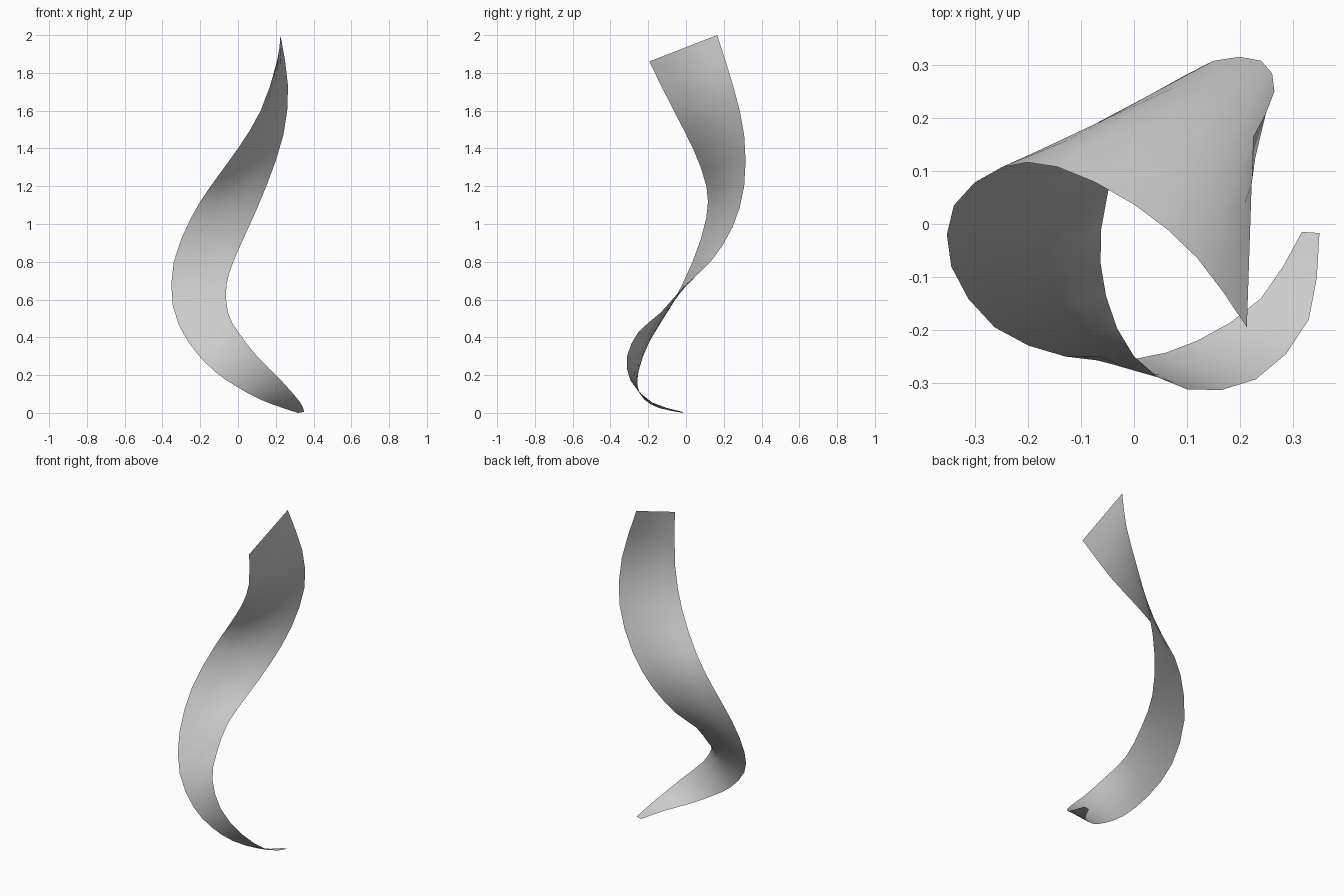
import bpy
import bmesh
from mathutils import Vector

if "Cube" in bpy.data.objects:
    bpy.data.objects.remove(bpy.data.objects["Cube"])

# Matching stations along the two long edges of the twisted ribbon
edge_a = [(.317, -.015, 0), (.24, -.14, .025), (.12, -.22, .07), (0, -.255, .135),
          (-.13, -.25, .225), (-.263, -.195, .375), (-.345, -.08, .565),
          (-.34, .035, .80), (-.25, .107, 1.03), (-.145, .108, 1.20),
          (0, .037, 1.40), (.12, -.065, 1.60), (.213, -.195, 1.86)]
edge_b = [(.35, -.017, .005), (.33, -.18, .055), (.23, -.293, .17), (.10, -.312, .30),
          (0, -.25, .43), (-.053, -.135, .53), (-.062, -.01, .67),
          (-.025, .13, .80), (.055, .245, .98), (.15, .308, 1.20),
          (.24, .308, 1.47), (.265, .25, 1.73), (.225, .165, 2.0)]
STEPS, ACROSS = 2, 4


def smooth_path(points, steps):
    """Catmull-Rom curve through the points."""
    p = [Vector(q) for q in points]
    p = [2 * p[0] - p[1]] + p + [2 * p[-1] - p[-2]]
    out = []
    for i in range(1, len(p) - 2):
        a, b, c, d = p[i - 1:i + 3]
        for k in range(steps):
            t = k / steps
            out.append(0.5 * (2 * b + (c - a) * t + (2 * a - 5 * b + 4 * c - d) * t * t
                              + (3 * b - a - 3 * c + d) * t ** 3))
    return out + [p[-2]]


# Ribbon: straight rulings between the two edges
bm = bmesh.new()
rows = [[bm.verts.new(a.lerp(b, j / ACROSS)) for j in range(ACROSS + 1)]
        for a, b in zip(smooth_path(edge_a, STEPS), smooth_path(edge_b, STEPS))]
for r, s in zip(rows, rows[1:]):
    for j in range(ACROSS):
        bm.faces.new((r[j], r[j + 1], s[j + 1], s[j])).smooth = True

mesh = bpy.data.meshes.new("twisted_ribbon")
bm.to_mesh(mesh)
bm.free()
bpy.context.collection.objects.link(bpy.data.objects.new("twisted_ribbon", mesh))
